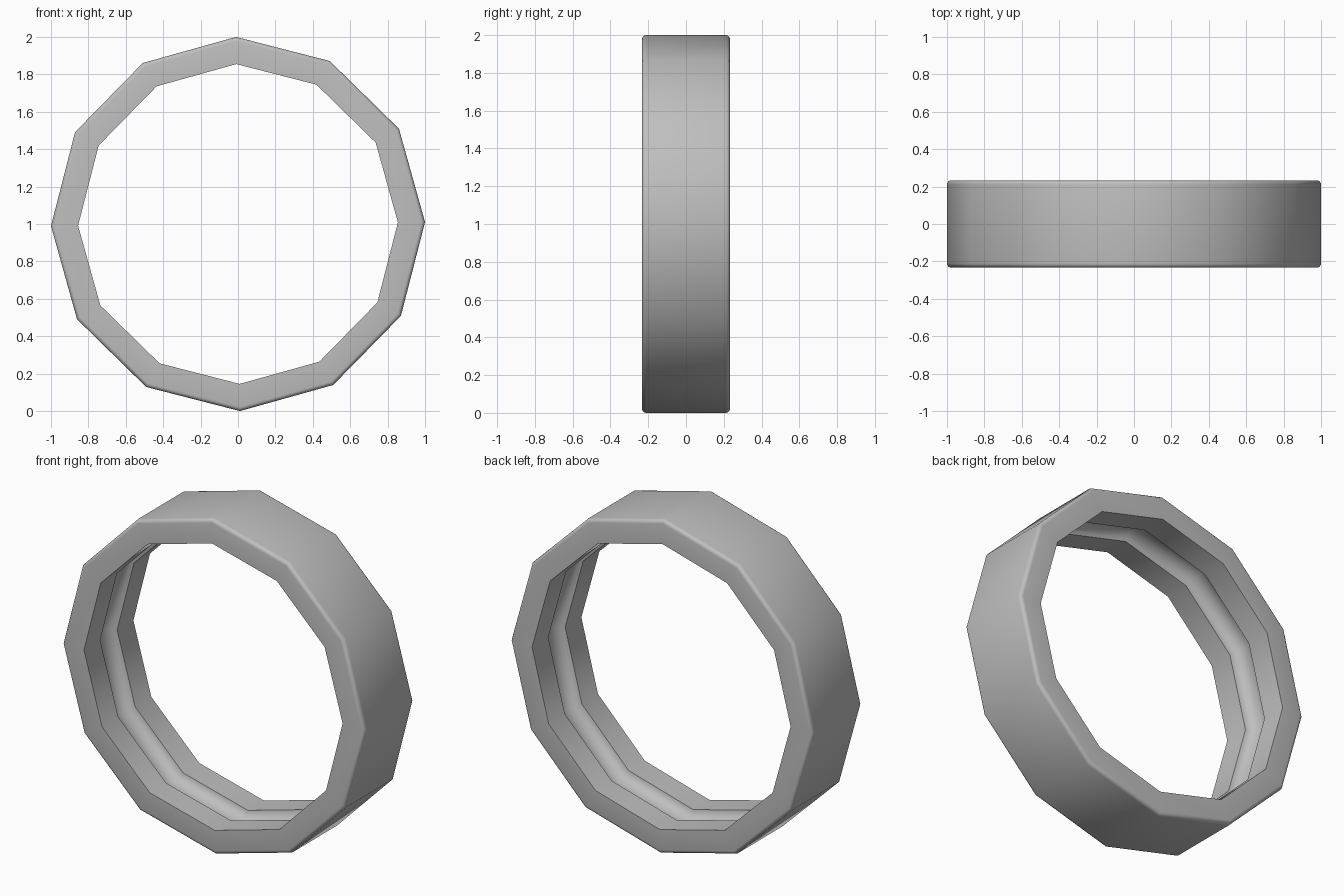
import bpy
import bmesh
from math import sin, cos, pi, radians

cube = bpy.data.objects.get("Cube")
if cube:
    bpy.data.objects.remove(cube, do_unlink=True)

SIDES = 12
TWIST = radians(0.6)
OUTER, INNER = 1.0, 0.855
HALF = 0.233          # half the width of the band
ROUND = 0.022         # rounding of the outer rims
GROOVE_HALF, GROOVE_DEPTH = 0.08, 0.06

grey = bpy.data.materials.new("plain_grey")
grey.use_nodes = True
colour = (0.52, 0.52, 0.52, 1)
grey.diffuse_color = colour
grey.node_tree.nodes["Principled BSDF"].inputs["Base Color"].default_value = colour


def arc(cr, cy, rr, ry, start, end, steps):
    """Points (radius, y) along an elliptical arc."""
    angles = [start + (end - start) * i / steps for i in range(steps + 1)]
    return [(cr + rr * cos(a), cy + ry * sin(a)) for a in angles]


# Cross-section: rounded outer rims, flat inner lips, round groove between them
edge = HALF - ROUND
profile = arc(OUTER - ROUND, -edge, ROUND, ROUND, -pi / 2, 0, 4)
profile += arc(OUTER - ROUND, edge, ROUND, ROUND, 0, pi / 2, 4)
profile += [(INNER, HALF)]
profile += arc(INNER, 0, GROOVE_DEPTH, GROOVE_HALF, pi / 2, -pi / 2, 10)
profile += [(INNER, -HALF)]

# Sweep the section round the twelve corners
bm = bmesh.new()
rings = []
for k in range(SIDES):
    a = 2 * pi * k / SIDES + TWIST
    rings.append([bm.verts.new((r * cos(a), y, 1 + r * sin(a))) for r, y in profile])
n = len(profile)
for k in range(SIDES):
    here, there = rings[k], rings[(k + 1) % SIDES]
    for i in range(n):
        j = (i + 1) % n
        bm.faces.new((here[i], here[j], there[j], there[i]))
bmesh.ops.recalc_face_normals(bm, faces=bm.faces)

mesh = bpy.data.meshes.new("ring_band")
bm.to_mesh(mesh)
bm.free()
mesh.materials.append(grey)
ring = bpy.data.objects.new("ring_band", mesh)
bpy.context.collection.objects.link(ring)

# Smooth around the band, sharp at the lips and groove edges
bpy.ops.object.select_all(action='DESELECT')
ring.select_set(True)
bpy.context.view_layer.objects.active = ring
bpy.ops.object.shade_smooth_by_angle(angle=radians(40))
